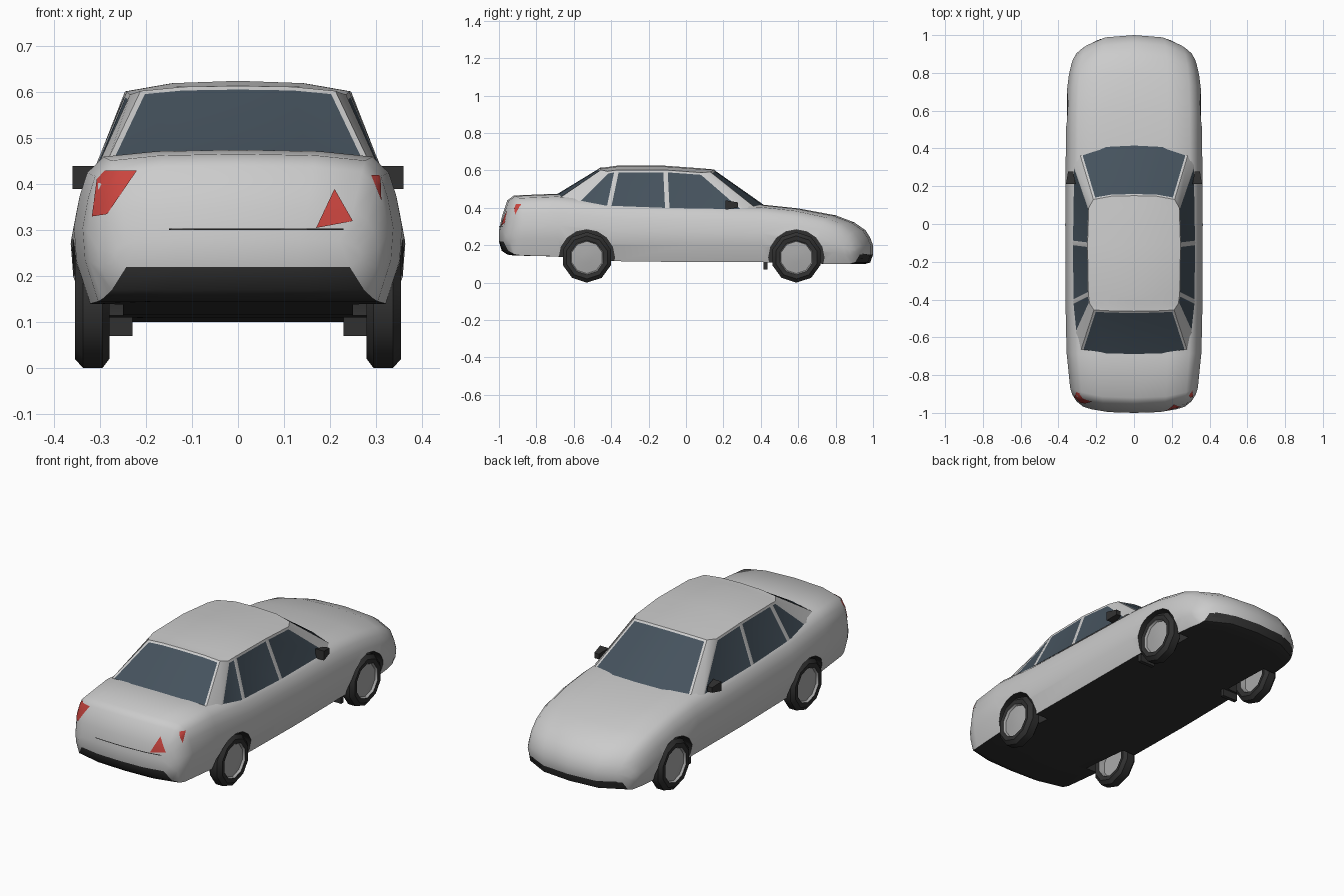
import bpy, bmesh, math
from mathutils import Vector
from mathutils.bvhtree import BVHTree

if "Cube" in bpy.data.objects:
    bpy.data.objects.remove(bpy.data.objects["Cube"])


def material(name, *rgb):
    m = bpy.data.materials.new(name)
    m.diffuse_color = (*rgb, 1)
    m.use_nodes = True
    m.node_tree.nodes["Principled BSDF"].inputs["Base Color"].default_value = m.diffuse_color
    return m


MATS = [material("paint", .8, .8, .8), material("black", .03, .03, .03),
        material("glass", .06, .085, .11), material("red", .6, .06, .05),
        material("hub_grey", .4, .4, .4)]
PAINT, BLACK, GLASS, RED, HUB = range(5)


def finish(bm, name, angle=40):
    bmesh.ops.recalc_face_normals(bm, faces=bm.faces)
    return finish_raw(bm, name, angle)


def finish_raw(bm, name, angle=40):
    me = bpy.data.meshes.new(name)
    bm.to_mesh(me)
    bm.free()
    for m in MATS:
        me.materials.append(m)
    ob = bpy.data.objects.new(name, me)
    bpy.context.collection.objects.link(ob)
    smooth(ob, angle)
    return ob


def smooth(ob, angle=40):
    bpy.ops.object.select_all(action='DESELECT')
    bpy.context.view_layer.objects.active = ob
    ob.select_set(True)
    bpy.ops.object.shade_smooth_by_angle(angle=math.radians(angle))


def mirrored(half):
    return half + [Vector((-p.x, p.y, p.z)) for p in half[-2:0:-1]]


# Lower body: lofted sections (y, half width, bottom, top), bowed at both ends
STATIONS = [(-1, .27, .22, .28), (-.985, .305, .17, .35), (-.955, .328, .15, .44),
            (-.92, .338, .145, .466), (-.7, .357, .14, .475), (-.4, .363, .115, .445),
            (0, .364, .11, .43), (.4, .361, .11, .418), (.6, .36, .105, .397),
            (.8, .355, .1, .36), (.9, .345, .1, .322), (.96, .332, .1, .28),
            (.985, .322, .108, .24), (1, .305, .15, .2)]
SECTION = [(0, 1), (.5, .99), (.82, .955), (.92, .85), (.965, .7), (1, .5),
           (.985, .28), (.9, 0), (.5, 0), (0, 0)]


def section(y, hw, zb, zt):
    bow = -.16 * (y - .5) / .5 if y > .5 else .08 * max(0, (-y - .6) / .4)
    return mirrored([Vector((u * hw, y + bow * (u * hw / .36) ** 3, zb + w * (zt - zb)))
                     for u, w in SECTION])


bm = bmesh.new()
rings = [[bm.verts.new(p) for p in section(*s)] for s in STATIONS]
n = len(rings[0])
for a, b in zip(rings, rings[1:]):
    for i in range(n):
        j = (i + 1) % n
        f = bm.faces.new((a[i], a[j], b[j], b[i]))
        f.material_index = BLACK if i in (7, 8, 9, 10) else PAINT
for r in (rings[0], rings[-1]):
    for ids in ((0, 1, 8, 9), (1, 2, 7, 8), (2, 3, 4, 5, 6, 7)):
        bm.faces.new([r[i] for i in ids])
        bm.faces.new([r[-i % n] for i in ids])
body = finish(bm, "body")

# Wheel arches cut from the body
AXLES = (-.53, .59)


def lathe(bm, profile, centre, side, sides, mats, closed_ends=True):
    rings = []
    for x, r in profile:
        rings.append([bm.verts.new((side * x, centre[0] + r * math.sin(2 * math.pi * k / sides),
                                    centre[1] - r * math.cos(2 * math.pi * k / sides)))
                      for k in range(sides)])
    for a, b, m in zip(rings, rings[1:], mats):
        for k in range(sides):
            j = (k + 1) % sides
            bm.faces.new((a[k], a[j], b[j], b[k])).material_index = m
    for r, m in ((rings[0], mats[0]), (rings[-1], mats[-1])):
        bm.faces.new(r).material_index = m


bm = bmesh.new()
for y in AXLES:
    for s in (-1, 1):
        lathe(bm, [(.25, .148), (.45, .148)], (y, .135), s, 16, [BLACK])
cutter = finish(bm, "arch_cutter")
cutter.hide_render = True
mod = body.modifiers.new("arches", 'BOOLEAN')
mod.operation, mod.solver, mod.object = 'DIFFERENCE', 'EXACT', cutter
bpy.context.view_layer.objects.active = body
bpy.ops.object.modifier_apply(modifier=mod.name)
bpy.data.objects.remove(cutter)
smooth(body)

# Wheels: tyre with recessed grey hub
TYRE = [(.315, .03), (.315, .085), (.285, .09), (.28, .115), (.295, .135), (.337, .135),
        (.355, .115), (.352, .092), (.34, .086), (.347, .03)]
for y, end in zip(AXLES, ("rear", "front")):
    for s, hand in ((-1, "left"), (1, "right")):
        bm = bmesh.new()
        lathe(bm, TYRE, (y, .135), s, 10, [HUB] * 2 + [BLACK] * 5 + [HUB] * 2)
        finish(bm, f"{end}_wheel_{hand}")

# Cabin: belt line and roof edge, from windscreen centre round to rear window centre
BELT = [(0, .425, .412), (.15, .415, .412), (.285, .365, .405), (.318, .31, .393),
        (.325, -.1, .4), (.322, -.41, .412), (.312, -.59, .425), (.28, -.665, .46),
        (.15, -.69, .47), (0, -.695, .472)]
EDGE = [(0, .15, .605), (.12, .147, .603), (.215, .13, .592), (.24, .085, .588),
        (.246, -.11, .602), (.242, -.37, .602), (.235, -.42, .595), (.212, -.455, .603),
        (.12, -.46, .612), (0, -.462, .614)]
bm = bmesh.new()
cache = {}


def vert(p):
    key = tuple(round(c, 4) + 0.0 for c in p)
    if key not in cache:
        cache[key] = bm.verts.new(key)
    return cache[key]


belt = mirrored([Vector(p) for p in BELT])
edge = mirrored([Vector(p) for p in EDGE])
n = len(belt)
walls = [bm.faces.new([vert(p) for p in (belt[i], belt[(i + 1) % n], edge[(i + 1) % n], edge[i])])
         for i in range(n)]
rows = [EDGE[2::-1]]
rows += [[(x, y, z), (.58 * x, y, z + .018), (0, y, z + .023)] for x, y, z in EDGE[3:7]]
rows += [EDGE[7:]]
for a, b in zip(rows, rows[1:]):
    for i in range(2):
        quad = (a[i], a[i + 1], b[i + 1], b[i])
        bm.faces.new([vert(p) for p in quad])
        bm.faces.new([vert((-x, y, z)) for x, y, z in quad])
bmesh.ops.recalc_face_normals(bm, faces=bm.faces)
# Window panes inset in their frames
for group in ((0, 1, 16, 17), (7, 8, 9, 10), (3,), (4,), (5,), (14,), (13,), (12,)):
    panes = [walls[i] for i in group]
    bmesh.ops.inset_region(bm, faces=panes, thickness=.012, depth=-.002, use_even_offset=True)
    for f in panes:
        f.material_index = GLASS
finish_raw(bm, "cabin", 35)


# Boxes for door mirrors and mud flaps
def box(name, centre, size, mat, taper=1):
    bm = bmesh.new()
    bmesh.ops.create_cube(bm, size=1)
    for v in bm.verts:
        t = taper if v.co.y > 0 else 1
        v.co = Vector((v.co.x * size[0] * t, v.co.y * size[1], v.co.z * size[2] * t)) + Vector(centre)
    for f in bm.faces:
        f.material_index = mat
    finish(bm, name, 30)


for s, hand in ((-1, "left"), (1, "right")):
    box("door_mirror_" + hand, (s * .335, .245, .415), (.05, .065, .05), BLACK, .55)
    box("mud_flap_" + hand, (s * .275, .425, .13), (.09, .02, .12), BLACK)

# Lamps, boot seam and intakes: patches laid onto the body surface
tree = BVHTree.FromObject(body, bpy.context.evaluated_depsgraph_get())


def patch(name, outline, mat, end=-1):
    bm = bmesh.new()
    f = bm.faces.new([bm.verts.new((x, 2 * end, z)) for x, z in outline])
    f.material_index = mat
    bmesh.ops.subdivide_edges(bm, edges=bm.edges[:], cuts=4, use_grid_fill=True)
    for v in bm.verts:
        hit = tree.ray_cast(v.co, Vector((0, -end, 0)))[0]
        v.co.y = hit.y + .004 * end if hit else end * .9
    bm.normal_update()
    if sum(f.normal.y for f in bm.faces) * end < 0:
        bmesh.ops.reverse_faces(bm, faces=bm.faces[:])
    finish_raw(bm, name)


patch("tail_lamp_left", [(-.318, .33), (-.285, .335), (-.22, .43), (-.305, .43)], RED)
patch("tail_lamp_right_outer", [(.312, .365), (.29, .42), (.31, .42)], RED)
patch("tail_lamp_right_inner", [(.17, .305), (.25, .32), (.21, .39)], RED)
patch("boot_seam", [(-.15, .3), (.23, .3), (.23, .304), (-.15, .304)], BLACK)
for s in (-1, 1):
    patch("intake_left" if s < 0 else "intake_right",
          [(s * .17, .13), (s * .26, .13), (s * .25, .155), (s * .18, .15)], BLACK, 1)
